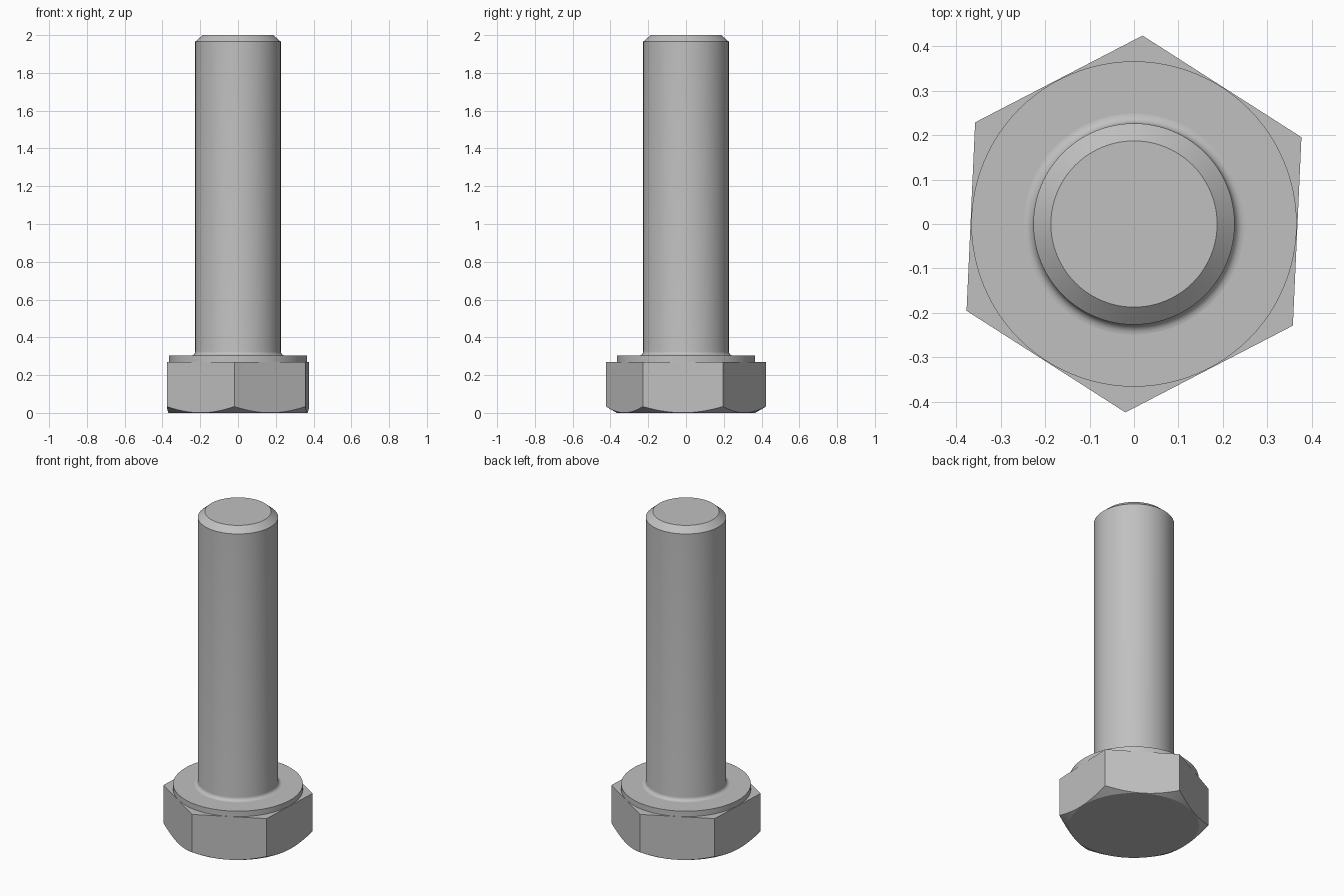
import bpy, bmesh
from math import sin, cos, tan, pi, radians

if "Cube" in bpy.data.objects:
    bpy.data.objects.remove(bpy.data.objects["Cube"], do_unlink=True)

steel = bpy.data.materials.new("steel_grey")
steel.use_nodes = True
GREY = (0.53, 0.53, 0.53, 1)
steel.diffuse_color = GREY
steel.node_tree.nodes["Principled BSDF"].inputs["Base Color"].default_value = GREY


def finish(bm, name):
    """Turn a bmesh into a steel object, smooth with sharp edges kept."""
    bmesh.ops.recalc_face_normals(bm, faces=bm.faces)
    mesh = bpy.data.meshes.new(name)
    bm.to_mesh(mesh)
    bm.free()
    obj = bpy.data.objects.new(name, mesh)
    bpy.context.collection.objects.link(obj)
    mesh.materials.append(steel)
    bpy.ops.object.select_all(action="DESELECT")
    obj.select_set(True)
    bpy.context.view_layer.objects.active = obj
    bpy.ops.object.shade_smooth_by_angle(angle=radians(20))
    return obj


def lathe(name, profile, sides=96):
    """Spin (radius, z) points round the z axis and cap both ends."""
    bm = bmesh.new()
    rings = [[bm.verts.new((r * cos(2 * pi * i / sides), r * sin(2 * pi * i / sides), z))
              for i in range(sides)] for r, z in profile]
    for low, high in zip(rings, rings[1:]):
        for i in range(sides):
            j = (i + 1) % sides
            bm.faces.new((low[i], low[j], high[j], high[i]))
    bm.faces.new(rings[0][::-1])
    bm.faces.new(rings[-1])
    return finish(bm, name)


def hex_head(name, flat, base_radius, height, turn, steps=16):
    """Hexagonal prism whose lower corners are cut by a 30 degree cone."""
    bm = bmesh.new()
    count = 6 * steps
    base, rim = [], []
    for i in range(count):
        a = turn + 2 * pi * i / count
        off = (i % steps) / steps * pi / 3 - pi / 6
        r = flat / cos(off)
        base.append(bm.verts.new((base_radius * cos(a), base_radius * sin(a), 0)))
        rim.append(bm.verts.new((r * cos(a), r * sin(a), (r - base_radius) * tan(pi / 6))))
    top = [bm.verts.new((rim[k * steps].co.x, rim[k * steps].co.y, height)) for k in range(6)]
    # conical chamfer
    for i in range(count):
        j = (i + 1) % count
        bm.faces.new((base[i], base[j], rim[j], rim[i]))
    # six flats with curved lower edges
    for k in range(6):
        edge = [rim[(k * steps + s) % count] for s in range(steps + 1)]
        bm.faces.new(edge + [top[(k + 1) % 6], top[k]])
    bm.faces.new(base[::-1])
    bm.faces.new(top)
    return finish(bm, name)


# Head
hex_head("hex_head", flat=0.3675, base_radius=0.366, height=0.27, turn=radians(27.4))

# Raised round bearing face on the head
SEAT = 0.304
lathe("bearing_face", [(0.366, 0.25), (0.366, SEAT)])

# Shank with a root fillet and a chamfered tip
SHANK, FILLET = 0.2265, 0.022
root = [(SHANK + FILLET * (1 - sin(t)), SEAT + FILLET * (1 - cos(t)))
        for t in (pi / 2 * k / 6 for k in range(7))]
lathe("shank", [(SHANK + FILLET, SEAT - 0.02)] + root + [(SHANK, 1.965), (0.187, 2.0)])
